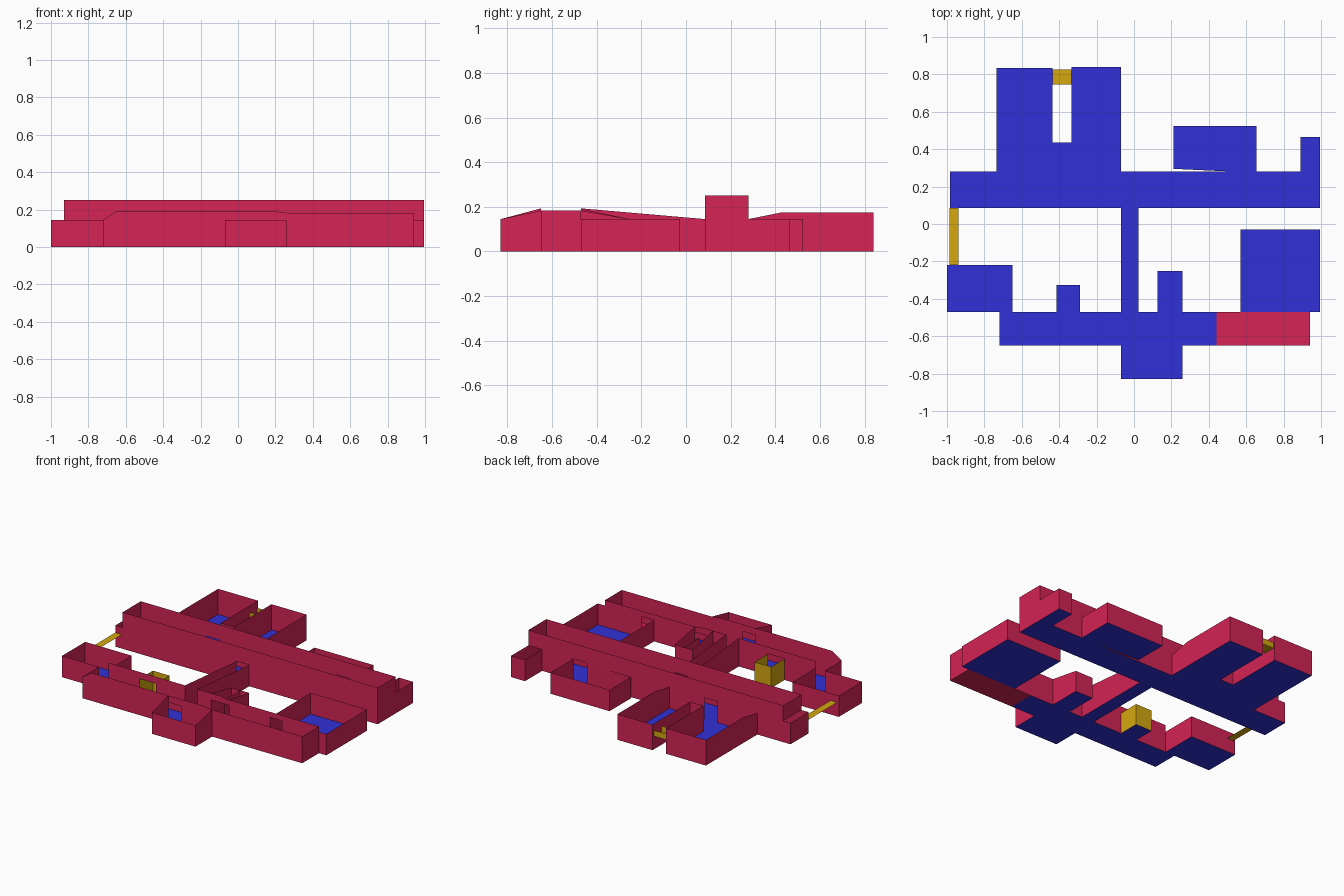
import bpy

if "Cube" in bpy.data.objects:
    bpy.data.objects.remove(bpy.data.objects["Cube"])


def mat(name, rgb):
    m = bpy.data.materials.new(name)
    m.diffuse_color = (*rgb, 1)
    m.use_nodes = True
    m.node_tree.nodes["Principled BSDF"].inputs["Base Color"].default_value = m.diffuse_color
    return m


RED = mat("wall_red", (0.66, 0.017, 0.092))
BLUE = mat("floor_blue", (0.03, 0.03, 0.68))
GOLD = mat("gold", (0.66, 0.39, 0.005))
LOW = 0.145   # usual wall height
TALL = 0.25   # main hall wall height


def sheet(name, quads, material):
    """One object made from flat quads."""
    verts = [v for q in quads for v in q]
    faces = [range(i, i + 4) for i in range(0, len(verts), 4)]
    me = bpy.data.meshes.new(name)
    me.from_pydata(verts, [], [tuple(f) for f in faces])
    me.materials.append(material)
    ob = bpy.data.objects.new(name, me)
    bpy.context.collection.objects.link(ob)
    return ob


def slab(x0, x1, y0, y1, z=0.0):
    return [(x0, y0, z), (x1, y0, z), (x1, y1, z), (x0, y1, z)]


def path(*pts):
    """Thin walls along a plan path of (x, y, height) points."""
    return [[(a[0], a[1], 0), (b[0], b[1], 0), b, a] for a, b in zip(pts, pts[1:])]


def long_wall(y, profile, doors=()):
    """Wall along x with a (x, height) top profile and (x0, x1, height) doors."""
    def top(x):
        for (xa, ha), (xb, hb) in zip(profile, profile[1:]):
            if xa <= x <= xb:
                return ha + (hb - ha) * (x - xa) / (xb - xa)
    xs = sorted({p[0] for p in profile} | {e for d in doors for e in d[:2]})
    quads = []
    for a, b in zip(xs, xs[1:]):
        base = max([d[2] for d in doors if d[0] <= (a + b) / 2 <= d[1]], default=0)
        if base < min(top(a), top(b)) - 0.001:
            quads.append([(a, y, base), (b, y, base), (b, y, top(b)), (a, y, top(a))])
    return quads


# Floors
floors = {
    "main_hall_floor": (-0.985, 0.995, 0.085, 0.28),
    "north_west_room_floor": (-0.735, -0.435, 0.28, 0.835),
    "north_link_floor": (-0.435, -0.335, 0.28, 0.435),
    "north_middle_room_floor": (-0.335, -0.07, 0.28, 0.84),
    "north_east_closet_floor": (0.89, 0.995, 0.28, 0.465),
    "cross_passage_floor": (-0.07, 0.025, -0.47, 0.085),
    "south_hall_floor": (-0.72, 0.44, -0.65, -0.47),
    "south_west_room_floor": (-1.0, -0.65, -0.47, -0.22),
    "alcove_floor": (-0.415, -0.29, -0.47, -0.325),
    "booth_floor": (0.125, 0.26, -0.47, -0.25),
    "south_east_room_floor": (0.57, 0.995, -0.47, -0.03),
    "porch_floor": (-0.07, 0.26, -0.83, -0.65),
}
for name, rect in floors.items():
    sheet(name, [slab(*rect)], BLUE)
sheet("north_east_room_floor", [[(0.21, 0.295, 0), (0.53, 0.28, 0),
                                 (0.655, 0.28, 0), (0.655, 0.525, 0)],
                                [(0.21, 0.295, 0), (0.655, 0.525, 0),
                                 (0.21, 0.525, 0), (0.21, 0.4, 0)]], BLUE)
sheet("south_hall_red_floor", [slab(0.44, 0.94, -0.65, -0.47)], RED)

# Main hall: tall walls with doorways, low box at its west end
walls = long_wall(0.28, [(-0.93, TALL), (0.995, TALL)],
                  [(-0.435, -0.335, LOW), (0.55, 0.655, LOW), (0.89, 0.995, LOW)])
walls += long_wall(0.085, [(-0.93, TALL), (0.995, TALL)], [(-0.07, 0.025, LOW)])
walls += path((0.995, 0.085, TALL), (0.995, 0.28, TALL))
walls.append([(-0.93, 0.085, LOW), (-0.93, 0.28, LOW), (-0.93, 0.28, TALL), (-0.93, 0.085, TALL)])
sheet("main_hall_walls", walls, RED)
sheet("west_end_walls", path((-0.93, 0.085, LOW), (-0.985, 0.085, LOW),
                             (-0.985, 0.28, LOW), (-0.93, 0.28, LOW)), RED)

# North rooms: one U-shaped run, tops rising away from the hall
R = 0.175
sheet("north_room_walls", path(
    (-0.735, 0.28, LOW), (-0.735, 0.43, R), (-0.735, 0.835, R), (-0.435, 0.835, R),
    (-0.435, 0.435, R), (-0.335, 0.435, R), (-0.335, 0.84, R), (-0.07, 0.84, R),
    (-0.07, 0.43, R), (-0.07, 0.28, LOW)), RED)
sheet("north_east_room_walls", path(
    (0.53, 0.28, LOW), (0.21, 0.295, LOW), (0.21, 0.525, LOW),
    (0.655, 0.525, LOW), (0.655, 0.28, LOW)), RED)
sheet("north_east_closet_walls", path(
    (0.89, 0.28, LOW), (0.89, 0.465, LOW), (0.995, 0.465, LOW), (0.995, 0.28, LOW)), RED)

# Cross passage: sloping tops
for side, x in (("west", -0.07), ("east", 0.025)):
    sheet(f"cross_passage_{side}_wall", path((x, -0.47, 0.193), (x, 0.085, LOW)), RED)

# South hall
top = [(-0.72, LOW), (-0.65, 0.192), (0.19, 0.192), (0.26, 0.183), (0.94, 0.183)]
walls = long_wall(-0.65, top, [(-0.07, 0.025, LOW)])
walls += long_wall(-0.47, top, [(-0.72, -0.65, LOW), (-0.415, -0.29, LOW),
                                (-0.07, 0.025, 0.193), (0.125, 0.26, LOW),
                                (0.57, 0.66, LOW)])
walls += path((-0.72, -0.65, LOW), (-0.72, -0.47, LOW))
walls += path((0.94, -0.65, 0.183), (0.94, -0.47, 0.183))
sheet("south_hall_walls", walls, RED)

# Side rooms of the south hall
sheet("south_west_room_walls", path(
    (-0.72, -0.47, LOW), (-1, -0.47, LOW), (-1, -0.22, LOW),
    (-0.65, -0.22, LOW), (-0.65, -0.47, LOW)), RED)
sheet("alcove_walls", path(
    (-0.415, -0.47, LOW), (-0.415, -0.325, LOW), (-0.29, -0.325, LOW), (-0.29, -0.47, LOW)), GOLD)
sheet("booth_walls", path(
    (0.125, -0.47, 0.19), (0.125, -0.25, LOW), (0.26, -0.25, LOW), (0.26, -0.47, 0.183)), RED)
sheet("booth_divider", path((0.192, -0.42, LOW), (0.192, -0.25, LOW)), RED)
sheet("south_east_room_walls", path(
    (0.57, -0.47, LOW), (0.57, -0.03, LOW), (0.995, -0.03, LOW),
    (0.995, -0.47, LOW), (0.94, -0.47, LOW)), RED)
sheet("porch_walls", path(
    (-0.07, -0.65, 0.193), (-0.07, -0.83, LOW), (0.26, -0.83, LOW), (0.26, -0.65, 0.183)), RED)

# Gold bridges: raised strip on the west, railed link between the north rooms
sheet("west_bridge", [slab(-0.987, -0.937, -0.22, 0.085, 0.095)], GOLD)
quads = [slab(-0.435, -0.335, 0.745, 0.825, 0.09)]
for y in (0.745, 0.825):
    quads.append([(-0.435, y, 0.09), (-0.335, y, 0.09), (-0.335, y, 0.13), (-0.435, y, 0.13)])
sheet("north_bridge", quads, GOLD)
